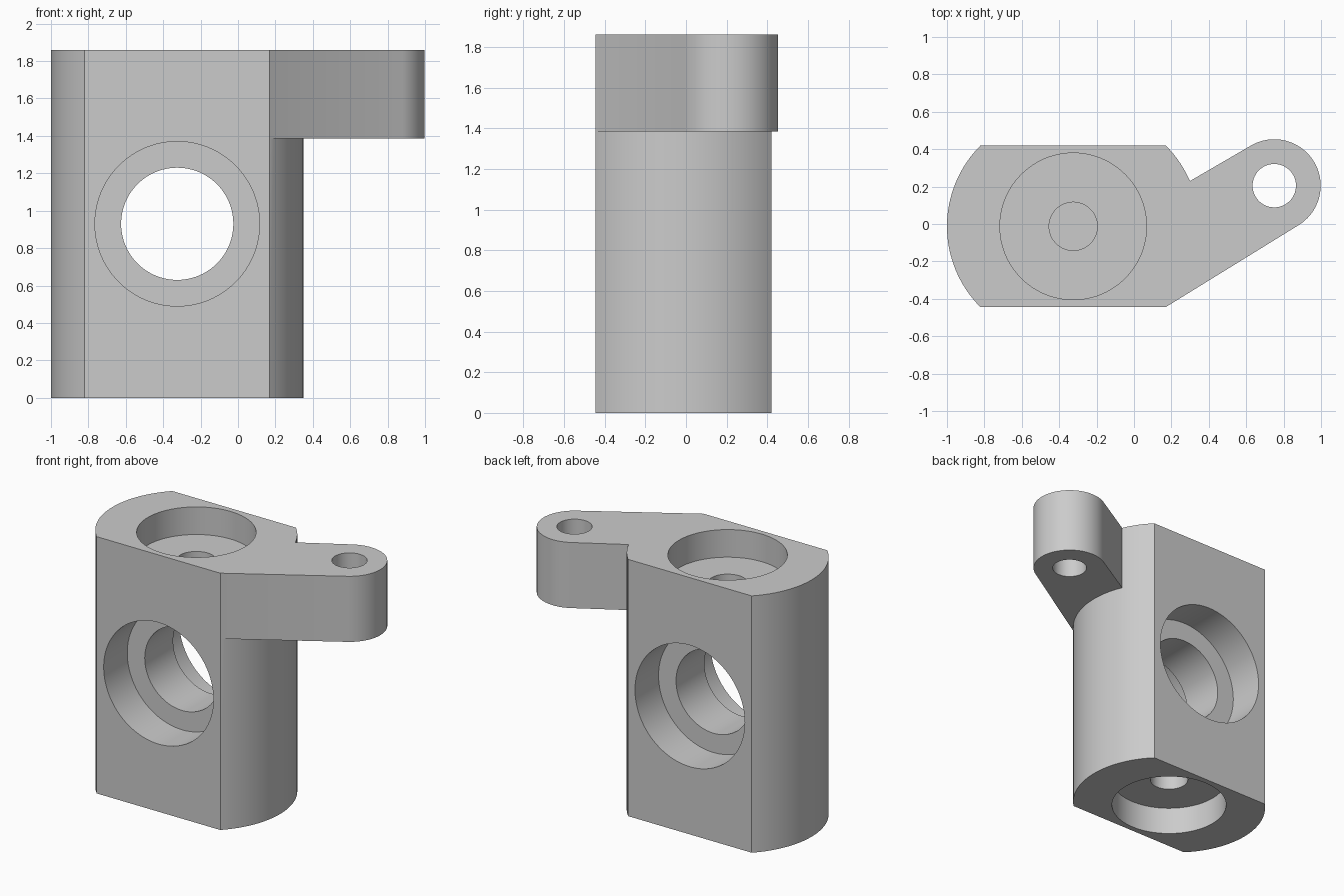
import bpy, bmesh, math
from mathutils import Matrix

cube = bpy.data.objects.get("Cube")
if cube:
    bpy.data.objects.remove(cube, do_unlink=True)

CX, CY = -0.325, -0.0125    # body axis
HALF_Y = 0.4325             # half distance between the flats
TOP = 1.86
BOSS_X, BOSS_Y = 0.75, 0.205

gray = bpy.data.materials.new("plain gray")
gray.use_nodes = True
color = (0.6, 0.6, 0.6, 1)
gray.diffuse_color = color
gray.node_tree.nodes["Principled BSDF"].inputs["Base Color"].default_value = color


def new_object(name, bm):
    mesh = bpy.data.meshes.new(name)
    bmesh.ops.recalc_face_normals(bm, faces=bm.faces)
    bm.to_mesh(mesh)
    bm.free()
    mesh.materials.append(gray)
    obj = bpy.data.objects.new(name, mesh)
    bpy.context.collection.objects.link(obj)
    return obj


def arc(cx, cy, r, start, end, steps):
    angles = [math.radians(start + (end - start) * i / steps) for i in range(steps + 1)]
    return [(cx + r * math.cos(a), cy + r * math.sin(a)) for a in angles]


def extrude(name, outline, z0, z1):
    bm = bmesh.new()
    face = bm.faces.new([bm.verts.new((x, y, z0)) for x, y in outline])
    up = bmesh.ops.extrude_face_region(bm, geom=[face])["geom"]
    bmesh.ops.translate(bm, vec=(0, 0, z1 - z0),
                        verts=[v for v in up if isinstance(v, bmesh.types.BMVert)])
    return new_object(name, bm)


def drill(name, center, radius, length, along_y=False):
    bm = bmesh.new()
    turn = Matrix.Rotation(math.pi / 2, 4, "X") if along_y else Matrix()
    bmesh.ops.create_cone(bm, cap_ends=True, segments=96, radius1=radius,
                          radius2=radius, depth=length,
                          matrix=Matrix.Translation(center) @ turn)
    return new_object(name, bm)


def combine(target, tool, operation):
    bpy.context.view_layer.objects.active = target
    mod = target.modifiers.new(operation.lower(), "BOOLEAN")
    mod.operation = operation
    mod.solver = "EXACT"
    mod.object = tool
    bpy.ops.object.modifier_apply(modifier=mod.name)
    bpy.data.objects.remove(tool, do_unlink=True)


# Body: two flats joined by two shallow arcs
R = 0.611
sweep = math.degrees(math.asin(HALF_Y / R))
right_arc = arc(0.349 - R, CY, R, -sweep, sweep, 32)
left_arc = arc(-1 + R, CY, R, 180 - sweep, 180 + sweep, 32)
body = extrude("bracket_body", right_arc + left_arc, 0, TOP)

# Slanted arm with a rounded end
arm_outline = [(0.10, 0.114), (0.17, CY - HALF_Y + 0.001)]
arm_outline += arc(BOSS_X, BOSS_Y, 0.248, -59, 120, 48)
combine(body, extrude("arm", arm_outline, 1.385, TOP), "UNION")

# Arm eye
combine(body, drill("arm_hole", (BOSS_X, BOSS_Y, 1.6), 0.116, 1), "DIFFERENCE")

# Cross bore with a wide recess on each flat
combine(body, drill("cross_bore", (CX, CY, 0.93), 0.30, 2, True), "DIFFERENCE")
for side in (-1, 1):
    combine(body, drill("cross_recess", (CX, CY + side * HALF_Y, 0.93), 0.44, 0.54, True),
            "DIFFERENCE")

# Stepped blind holes in the top and bottom
for z in (0, TOP):
    combine(body, drill("end_recess", (CX, CY, z), 0.392, 0.4), "DIFFERENCE")
    combine(body, drill("end_pilot", (CX, CY, z), 0.129, 0.8), "DIFFERENCE")

bpy.ops.object.select_all(action="DESELECT")
body.select_set(True)
bpy.context.view_layer.objects.active = body
bpy.ops.object.shade_smooth_by_angle(angle=math.radians(25))
